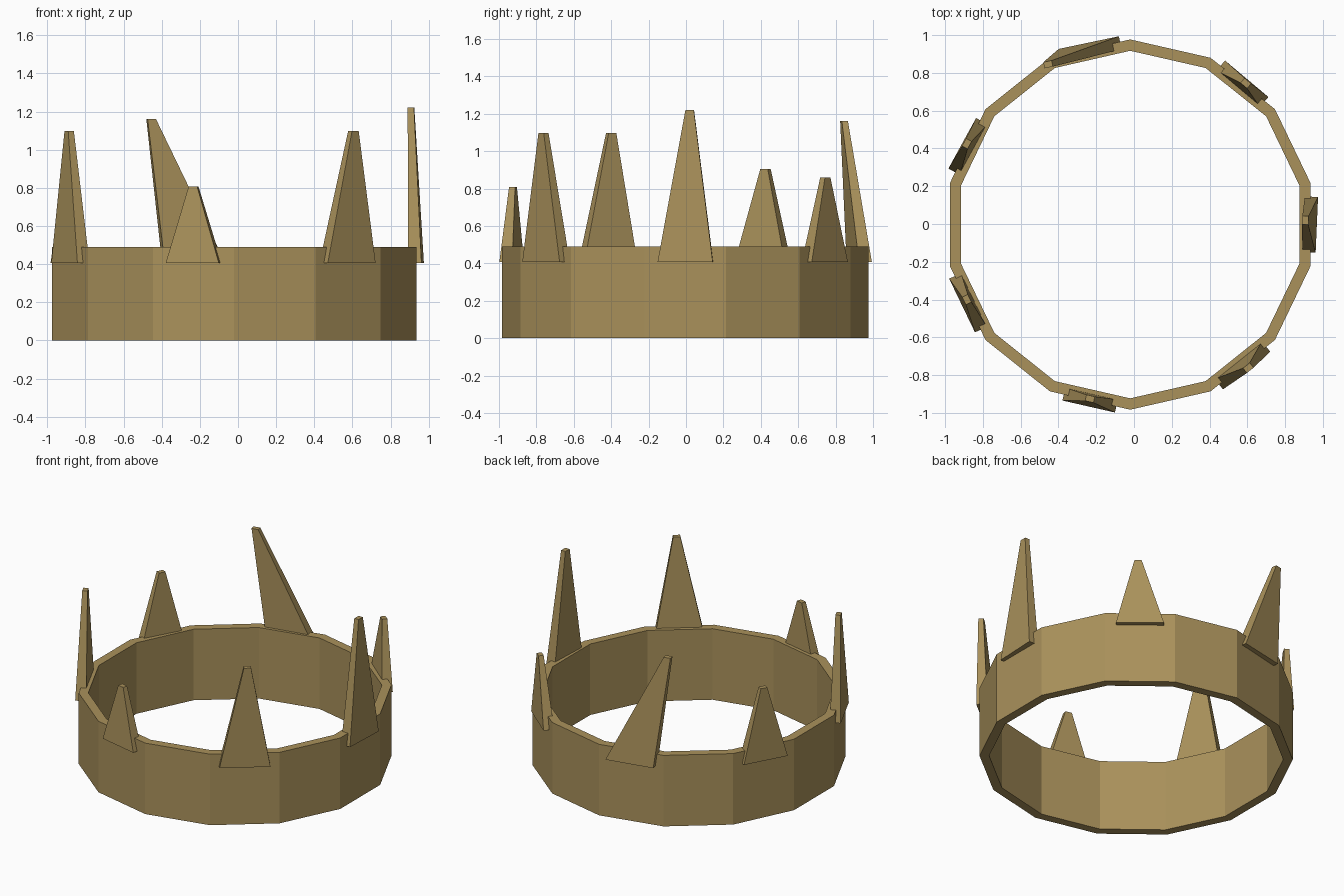
import bpy
import bmesh
from math import cos, sin, pi, radians
from mathutils import Vector

cube = bpy.data.objects.get("Cube")
if cube:
    bpy.data.objects.remove(cube, do_unlink=True)

# Old gold material
gold = bpy.data.materials.new("old_gold")
gold.use_nodes = True
colour = (0.40, 0.285, 0.105, 1)
gold.diffuse_color = colour
gold.node_tree.nodes["Principled BSDF"].inputs["Base Color"].default_value = colour

CENTRE = Vector((-0.02, -0.003, 0))
BAND_HEIGHT = 0.49
SPIKE_BOTTOM = 0.407


def add_object(name, bm):
    bmesh.ops.recalc_face_normals(bm, faces=bm.faces)
    mesh = bpy.data.meshes.new(name)
    bm.to_mesh(mesh)
    bm.free()
    mesh.materials.append(gold)
    obj = bpy.data.objects.new(name, mesh)
    bpy.context.collection.objects.link(obj)
    return obj


def make_band(sides=14, outer=0.98, inner=0.92):
    """Faceted open ring: a rectangular section joined around the circle."""
    bm = bmesh.new()
    section = [(outer, 0), (outer, BAND_HEIGHT), (inner, BAND_HEIGHT), (inner, 0)]
    rings = []
    for i in range(sides):
        a = pi / 2 + 2 * pi * i / sides
        rings.append([bm.verts.new(CENTRE + Vector((r * cos(a), r * sin(a), z)))
                      for r, z in section])
    for i, ring in enumerate(rings):
        after = rings[(i + 1) % sides]
        for j in range(4):
            k = (j + 1) % 4
            bm.faces.new((ring[j], after[j], after[k], ring[k]))
    return add_object("band", bm)


def make_spike(name, index, tip, yaw, width=0.30):
    """Tapered block straddling the outer wall, with a small blunt tip."""
    a = 2 * pi * index / 7
    base = CENTRE + Vector((0.953 * cos(a), 0.953 * sin(a), SPIKE_BOTTOM))
    a += radians(yaw)
    out = Vector((cos(a), sin(a), 0))
    along = Vector((-sin(a), cos(a), 0))
    bm = bmesh.new()
    bmesh.ops.create_cube(bm, size=1)
    for v in bm.verts:
        top = v.co.z > 0
        middle = Vector(tip) if top else base
        thick, wide = (0.033, 0.045) if top else (0.07, width)
        v.co = middle + out * v.co.x * thick + along * v.co.y * wide
    return add_object(name, bm)


make_band()

# Spikes: name, tip position, yaw, base width
spikes = [
    ("left_spike", (0.907, 0.02, 1.22), -2.5, 0.295),
    ("back_left_spike", (0.592, 0.745, 0.86), -1.5, 0.30),
    ("leaning_back_spike", (-0.455, 0.845, 1.16), -1, 0.325),
    ("back_right_spike", (-0.885, 0.425, 0.905), -3, 0.305),
    ("front_right_spike", (-0.885, -0.40, 1.097), 0, 0.315),
    ("front_spike", (-0.233, -0.925, 0.808), 0, 0.285),
    ("front_left_spike", (0.605, -0.762, 1.097), 0, 0.32),
]
for i, (name, tip, yaw, width) in enumerate(spikes):
    make_spike(name, i, tip, yaw, width)
